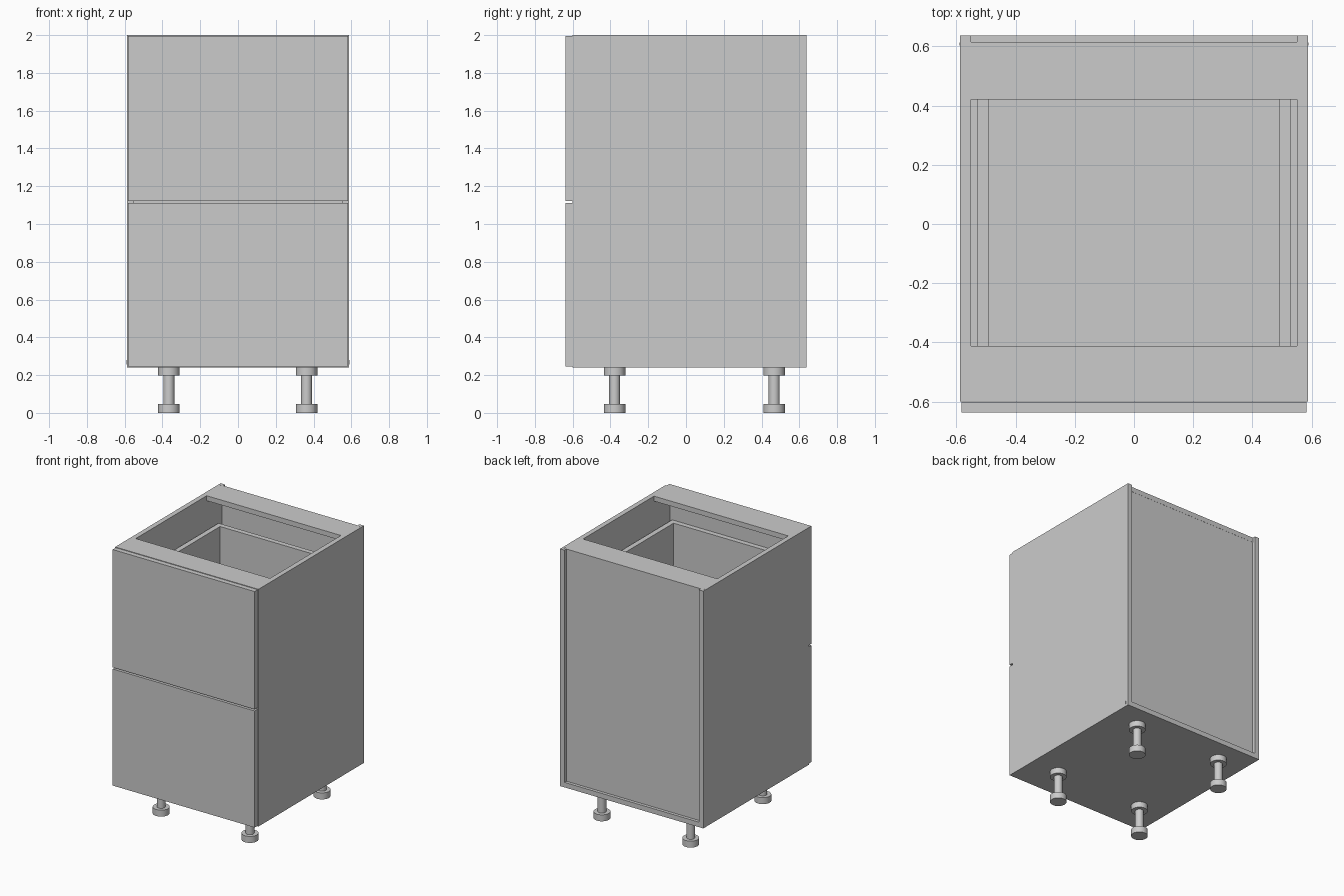
import bpy

if "Cube" in bpy.data.objects:
    bpy.data.objects.remove(bpy.data.objects["Cube"])


def box(name, x0, x1, y0, y1, z0, z1):
    bpy.ops.mesh.primitive_cube_add(
        size=1, location=((x0 + x1) / 2, (y0 + y1) / 2, (z0 + z1) / 2))
    ob = bpy.context.object
    ob.name = name
    ob.scale = (x1 - x0, y1 - y0, z1 - z0)
    bpy.ops.object.transform_apply(location=False, rotation=False, scale=True)
    return ob


def disc(name, x, y, r, z0, z1):
    bpy.ops.mesh.primitive_cylinder_add(
        vertices=32, radius=r, depth=z1 - z0, location=(x, y, (z0 + z1) / 2))
    ob = bpy.context.object
    ob.name = name
    bpy.ops.object.shade_smooth_by_angle()


W, T = 0.588, 0.037          # carcass half width, board thickness
IN = W - T                   # inner half width
FRONT, BACK = -0.6, 0.637
BASE, TOP = 0.24, 2.0

# Carcass: sides, floor, top rails, recessed back panel
for side, s in (("left", -1), ("right", 1)):
    xs = sorted((s * IN, s * W))
    box(side + "_side", *xs, FRONT, BACK, BASE, TOP)
    # small fastener heads at the rear corners
    xs = sorted((s * (W - 0.01), s * (W + 0.001)))
    box(side + "_side_fastener", *xs, 0.603, 0.613, 0.255, 0.28)
    xs = sorted((s * 0.568, s * 0.576))
    box(side + "_top_fastener", *xs, 0.604, 0.614, TOP - 0.02, TOP + 0.001)
box("floor_panel", -IN, IN, FRONT, BACK, BASE, BASE + T)
box("front_rail", -IN, IN, FRONT, -0.412, TOP - T, TOP)
box("back_rail", -IN, IN, 0.42, 0.615, TOP - T, TOP)
box("back_panel", -IN, IN, 0.602, 0.614, BASE + T, TOP - T)

# Drawers: front panel plus an open box behind it
DX, DI = 0.53, 0.492
for label, z0, z1, rim in (("lower", 0.245, 1.11, 0.88),
                           ("upper", 1.122, 1.996, 1.76)):
    floor = z0 + 0.08
    box(label + "_drawer_front", -0.583, 0.583, -0.637, FRONT - 0.001, z0, z1)
    box(label + "_drawer_left", -DX, -DI, -0.595, 0.53, floor, rim)
    box(label + "_drawer_right", DI, DX, -0.595, 0.53, floor, rim)
    box(label + "_drawer_inner_front", -DI, DI, -0.595, -0.557, floor, rim)
    box(label + "_drawer_back", -DI, DI, 0.492, 0.53, floor, rim)
    box(label + "_drawer_bottom", -DI, DI, -0.557, 0.492, floor + 0.01, floor + 0.03)

# Feet: foot pad, shaft, mounting plate
for depth, y in (("front", -0.378), ("back", 0.467)):
    for side, x in (("left", -0.366), ("right", 0.363)):
        leg = f"{depth}_{side}_leg"
        disc(leg + "_pad", x, y, 0.057, 0.0, 0.048)
        disc(leg + "_shaft", x, y, 0.029, 0.048, 0.197)
        disc(leg + "_plate", x, y, 0.057, 0.197, BASE)
